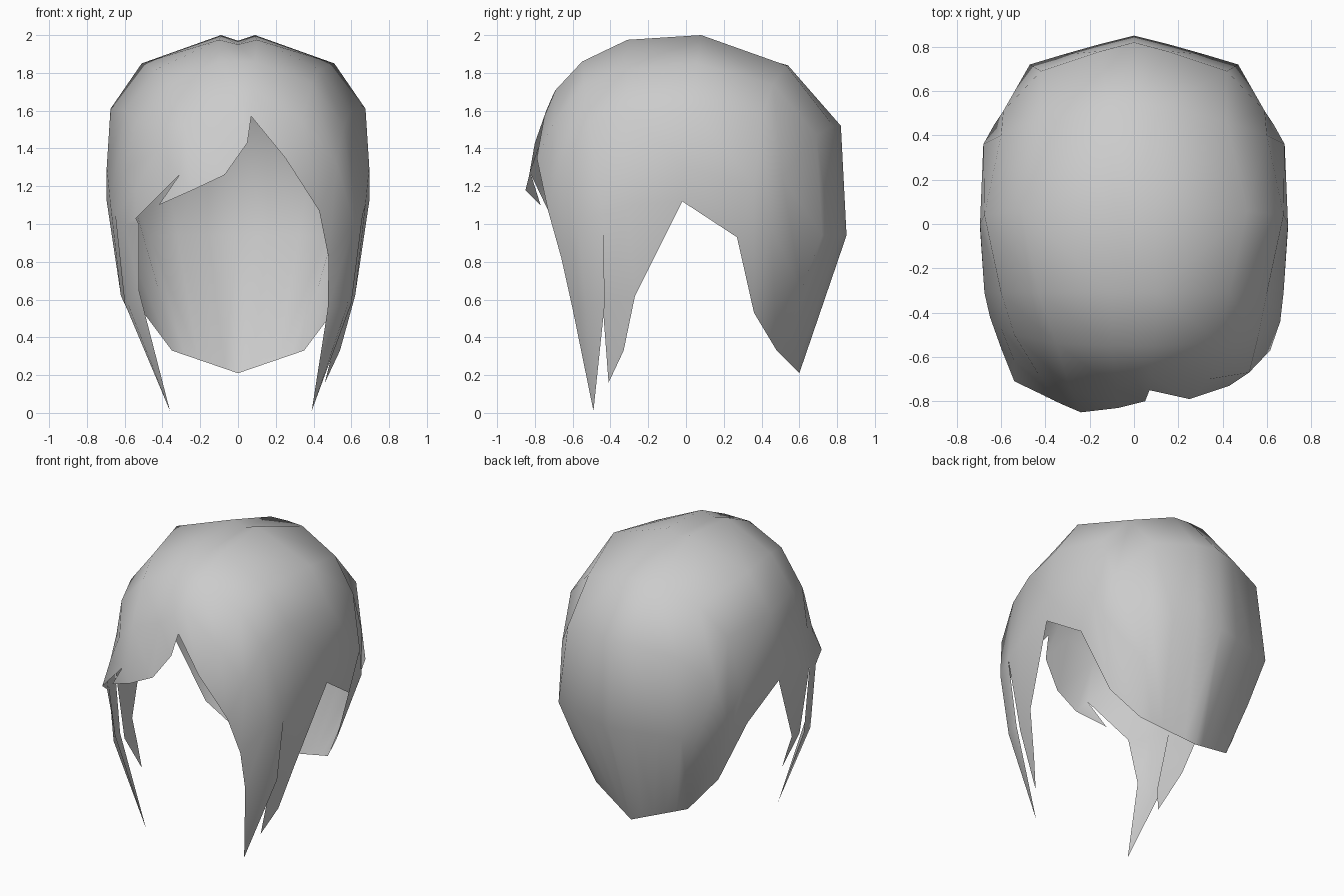
import bpy, bmesh
from mathutils import Vector

mat = bpy.data.materials.new("soft grey")
mat.diffuse_color = (0.6, 0.6, 0.6, 1)


def build(name, strips, polys):
    """Skin each strip (rows of equal point count) plus loose polygons into one smooth sheet."""
    bm = bmesh.new()
    for rows in strips:
        grid = [[bm.verts.new(p) for p in row] for row in rows]
        for a, b in zip(grid, grid[1:]):
            for i in range(len(a) - 1):
                bm.faces.new((a[i], a[i + 1], b[i + 1], b[i]))
    for poly in polys:
        bm.faces.new([bm.verts.new(p) for p in poly])
    bmesh.ops.remove_doubles(bm, verts=bm.verts, dist=0.002)
    bmesh.ops.recalc_face_normals(bm, faces=bm.faces)
    # make the sheet face away from the head
    centre = Vector((0, 0, 1))
    if sum((f.calc_center_median() - centre).dot(f.normal) * f.calc_area() for f in bm.faces) < 0:
        bmesh.ops.reverse_faces(bm, faces=bm.faces)
    for f in bm.faces:
        f.smooth = True
    me = bpy.data.meshes.new(name)
    bm.to_mesh(me)
    bm.free()
    me.materials.append(mat)
    ob = bpy.data.objects.new(name, me)
    bpy.context.collection.objects.link(ob)


def mirror(rows):
    return [[(-x, y, z) for x, y, z in row] for row in rows]


# Back shell: half arches from the centre parting out to the hem, front to back
arches = [
    [(0, -.31, 1.95), (.1, -.31, 1.975), (.43, -.31, 1.82), (.6, -.31, 1.6), (.675, -.31, 1.1), (.62, -.27, .62)],
    [(0, .08, 1.97), (.09, .08, 2.0), (.51, .06, 1.85), (.675, .04, 1.61), (.695, 0, 1.3), (.695, -.02, 1.12)],
    [(0, .54, 1.84), (.12, .53, 1.84), (.42, .46, 1.74), (.6, .4, 1.55), (.68, .36, 1.2), (.66, .27, .93)],
    [(0, .82, 1.52), (.15, .78, 1.52), (.42, .69, 1.47), (.59, .51, 1.25), (.63, .45, .98), (.5, .36, .53)],
    [(0, .85, .94), (.16, .81, .94), (.32, .765, .94), (.47, .72, .94), (.42, .61, .65), (.35, .48, .33)],
]
tip, corner = Vector((0, .6, .21)), Vector(arches[-1][-1])
arches.append([tuple(tip.lerp(corner, i / 5)) for i in range(6)])

# Fringe: strands from the crown arch forward and down to the hem, left to right
fringe = [
    [(-.675, -.31, 1.1), (-.65, -.42, 1.05), (-.6, -.56, 1.0), (-.525, -.68, 1.0)],
    [(-.6, -.31, 1.6), (-.6, -.47, 1.28), (-.54, -.62, 1.18), (-.54, -.71, 1.03)],
    [(-.6, -.31, 1.6), (-.54, -.5, 1.54), (-.43, -.68, 1.39), (-.31, -.82, 1.26)],
    [(-.43, -.31, 1.82), (-.35, -.54, 1.75), (-.29, -.74, 1.52), (-.24, -.85, 1.18)],
    [(-.1, -.31, 1.975), (-.1, -.55, 1.86), (-.08, -.74, 1.6), (-.07, -.83, 1.26)],
    [(0, -.31, 1.95), (0, -.55, 1.86), (.01, -.71, 1.67), (.05, -.8, 1.43)],
    [(.1, -.31, 1.975), (.09, -.55, 1.86), (.08, -.69, 1.71), (.07, -.75, 1.57)],
    [(.43, -.31, 1.82), (.39, -.54, 1.74), (.34, -.7, 1.54), (.25, -.79, 1.35)],
    [(.6, -.31, 1.6), (.56, -.51, 1.52), (.52, -.67, 1.32), (.43, -.73, 1.07)],
    [(.675, -.31, 1.1), (.66, -.44, 1.05), (.615, -.57, 1.0), (.48, -.66, .82)],
]
# pointed strand hanging beside the notch
spike = [(-.31, -.82, 1.26), (-.42, -.77, 1.1), (-.24, -.85, 1.18)]


# Long face lock, with a shorter pointed lock tucked in behind it
def lock(s, top, inner, end, rear_end, rear_edge):
    back, mid, hem = (s * .6, -.43, .58), (s * .58, -.53, .57), (s * .62, -.27, .62)
    tuck = (s * .56, -.44, .56)
    row = [back, mid, inner]
    faces = [(top[i + 1], top[i + 2], row[i + 1], row[i]) for i in range(2)]
    faces += [(row[i], row[i + 1], end) for i in range(2)]
    faces += [(top[0], top[1], tuck, hem), (hem, tuck, rear_end, rear_edge)]
    return faces


right_lock = lock(1, fringe[-1], (.475, -.6, .55), (.39, -.49, .01), (.46, -.41, .16), (.54, -.33, .33))
left_lock = lock(-1, fringe[0], (-.525, -.59, .65), (-.36, -.49, .01), (-.49, -.35, .34), (-.55, -.31, .47))

build("hair", [arches, mirror(arches), fringe], [spike] + right_lock + left_lock)
